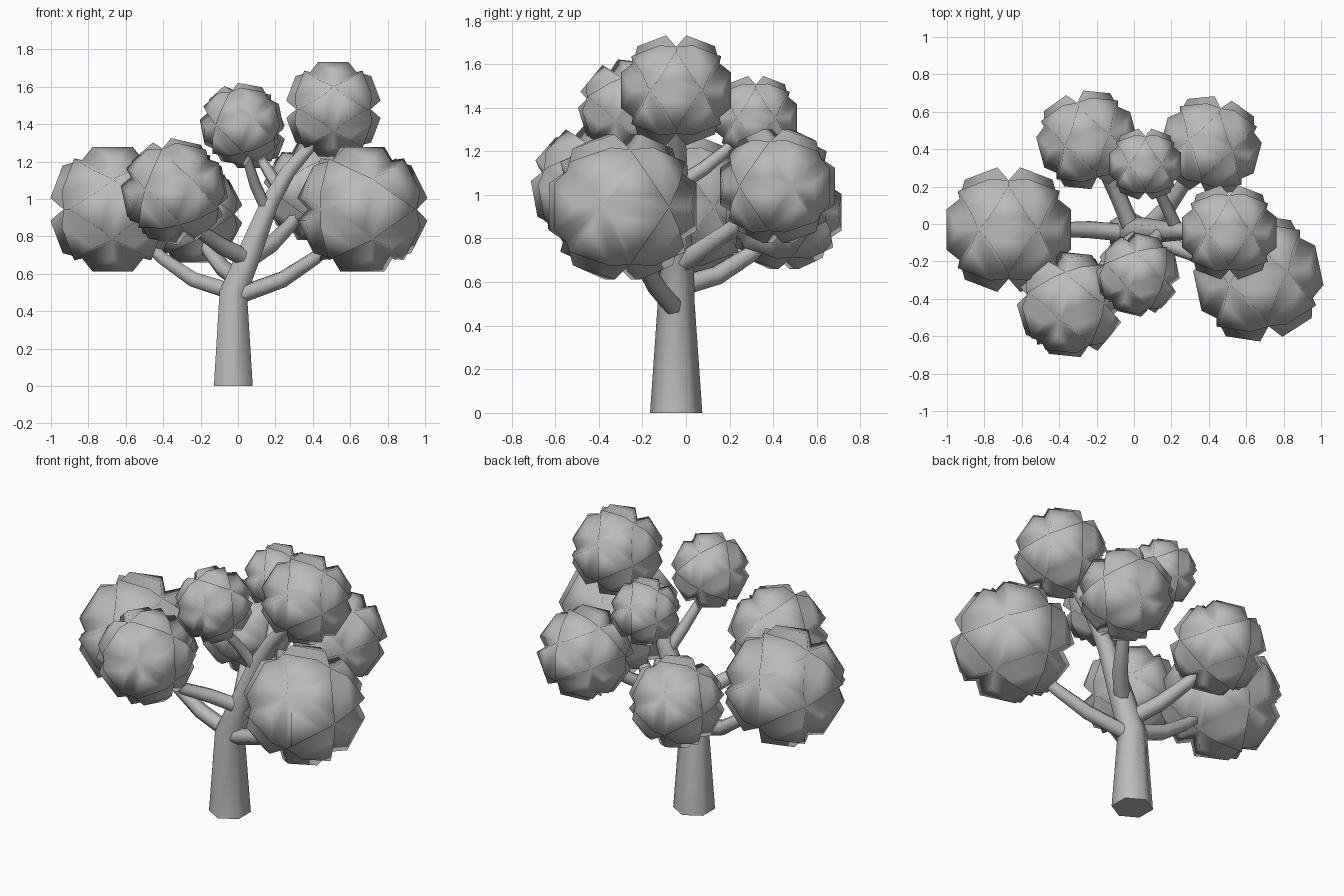
import bpy
import bmesh
from math import cos, sin, tau, radians
from mathutils import Vector, Euler

cube = bpy.data.objects.get("Cube")
if cube:
    bpy.data.objects.remove(cube, do_unlink=True)

GREY = (0.5, 0.5, 0.5, 1.0)
mat = bpy.data.materials.new("plain grey")
mat.use_nodes = True
mat.diffuse_color = GREY
for node in mat.node_tree.nodes:
    if node.type == 'BSDF_PRINCIPLED':
        node.inputs["Base Color"].default_value = GREY
        node.inputs["Roughness"].default_value = 0.9


def finish(name, bm):
    """Turn a bmesh into a linked grey object."""
    bmesh.ops.recalc_face_normals(bm, faces=bm.faces[:])
    mesh = bpy.data.meshes.new(name)
    bm.to_mesh(mesh)
    bm.free()
    mesh.materials.append(mat)
    obj = bpy.data.objects.new(name, mesh)
    bpy.context.collection.objects.link(obj)
    return obj


def limb(name, points, radii, sides=6):
    """Tapered, bent tube through the points, with closed ends."""
    bm = bmesh.new()
    pts = [Vector(p) for p in points]
    rings = []
    for i, (p, r) in enumerate(zip(pts, radii)):
        ahead = pts[min(i + 1, len(pts) - 1)]
        behind = pts[max(i - 1, 0)]
        turn = Vector((0, 0, 1)).rotation_difference(ahead - behind)
        ring = []
        for k in range(sides):
            a = tau * (k / sides + 0.25)
            ring.append(bm.verts.new(p + turn @ Vector((r * cos(a), r * sin(a), 0))))
        rings.append(ring)
    for low, high in zip(rings, rings[1:]):
        for k in range(sides):
            n = (k + 1) % sides
            bm.faces.new((low[k], low[n], high[n], high[k])).smooth = True
    bm.faces.new(rings[0])
    bm.faces.new(rings[-1])
    finish(name, bm)


def leaf_ball(name, centre, radius, tilt):
    """Icosahedron whose faces each rise into a tapered bump."""
    bm = bmesh.new()
    for a in (-0.49, 0.49):
        for b in (-0.79, 0.79):
            for co in ((a, 0, b), (b, a, 0), (0, b, a)):
                bm.verts.new(co)
    bmesh.ops.convex_hull(bm, input=bm.verts[:])
    bumps = bmesh.ops.extrude_discrete_faces(bm, faces=bm.faces[:])["faces"]
    for f in bumps:
        mid = f.calc_center_median()
        for v in f.verts:
            v.co = mid.normalized() + (v.co - mid) * 0.66
    for f in bm.faces:
        f.smooth = True
    obj = finish(name, bm)
    obj.location = centre
    obj.scale = (radius,) * 3
    obj.rotation_euler = Euler([radians(t) for t in tilt])


# Trunk, bending into the tallest bough
limb("trunk",
     [(-.025, -.045, 0), (-.025, -.045, .5), (.05, -.04, .68),
      (.17, -.04, .98), (.27, -.04, 1.15), (.42, -.04, 1.32)],
     [.12, .085, .075, .055, .045, .035])

# Branches: name and path from the trunk into the foliage
BRANCHES = {
    "right_branch": [(-.02, -.05, .5), (-.24, -.03, .57), (-.4, -.03, .68), (-.58, -.03, .84)],
    "left_branch": [(.02, -.06, .49), (.24, -.13, .57), (.42, -.2, .69), (.58, -.27, .84)],
    "front_branch": [(.05, -.05, .68), (-.09, -.15, .75), (-.19, -.28, .82), (-.3, -.4, .95)],
    "back_right_branch": [(-.01, -.03, .58), (-.08, .14, .63), (-.16, .3, .73), (-.23, .42, .86)],
    "back_left_branch": [(.06, -.03, .68), (.18, .09, .76), (.27, .22, .85), (.37, .37, .98)],
    "front_twig": [(.14, -.05, .97), (.09, -.1, 1.08), (.05, -.2, 1.21), (.02, -.26, 1.35)],
    "back_twig": [(.23, -.03, 1.05), (.18, .08, 1.12), (.13, .18, 1.2), (.08, .28, 1.32)],
}
for name, path in BRANCHES.items():
    thick = 0.035 if "twig" in name else 0.048
    limb(name, path, [thick, thick * .95, thick * .8, thick * .6])

# Foliage: name, centre, radius, tilt in degrees
FOLIAGE = [
    ("right_foliage", (-.67, -.03, .945), .333, (0, 0, 0)),
    ("left_foliage", (.665, -.29, .945), .333, (0, 0, 12)),
    ("front_foliage", (-.34, -.43, 1.04), .27, (15, 12, 20)),
    ("back_right_foliage", (-.25, .45, .92), .26, (0, 0, 15)),
    ("back_left_foliage", (.41, .42, 1.04), .26, (0, 0, -15)),
    ("front_top_foliage", (.02, -.27, 1.4), .212, (20, 10, 15)),
    ("back_top_foliage", (.06, .32, 1.355), .19, (0, 0, 0)),
    ("crown_foliage", (.51, -.045, 1.48), .252, (0, 0, 0)),
]
for item in FOLIAGE:
    leaf_ball(*item)
